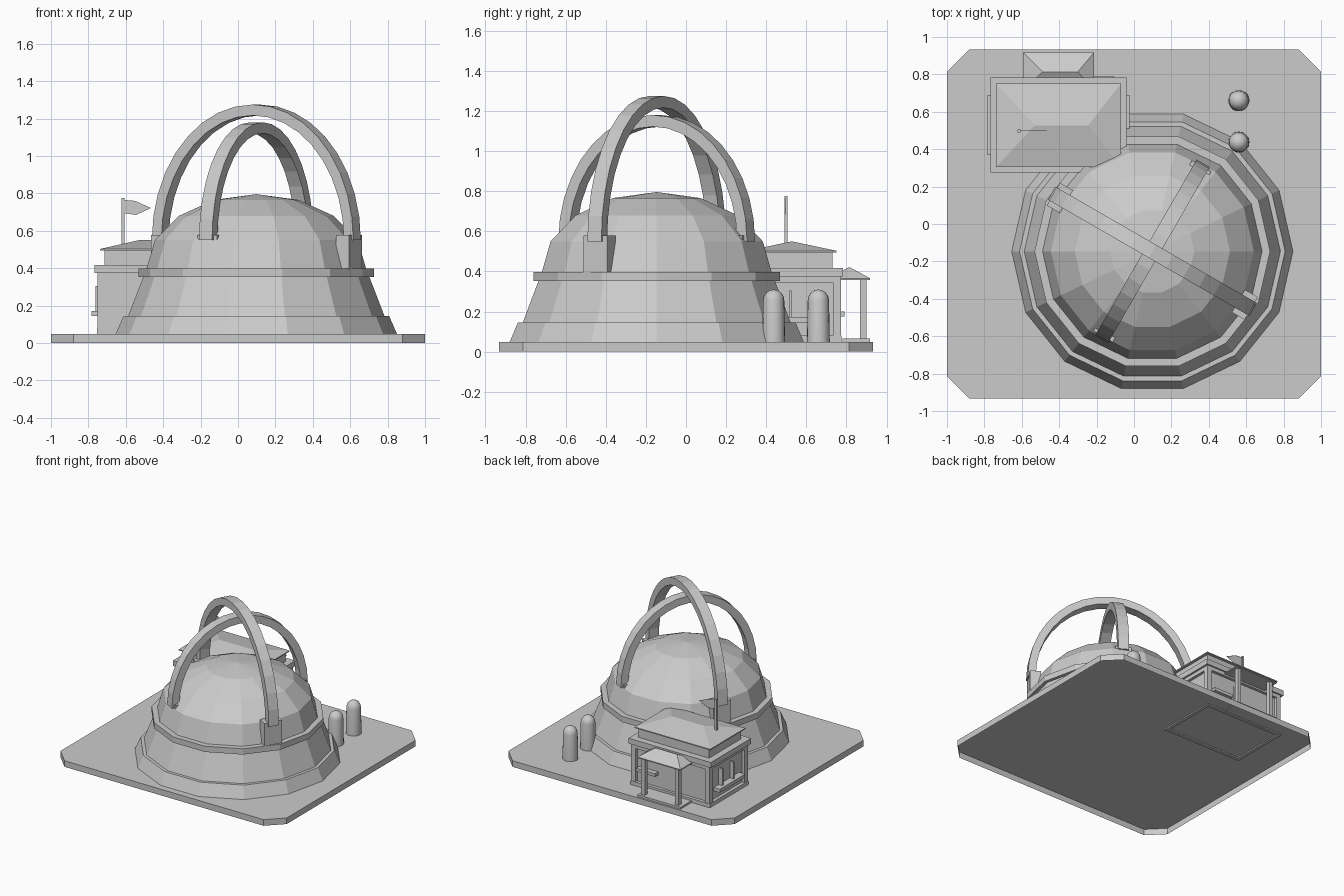
import bpy, bmesh
from math import sin, cos, pi, radians
from mathutils import Matrix, Vector

cube = bpy.data.objects.get("Cube")
if cube:
    bpy.data.objects.remove(cube)

stone = bpy.data.materials.new("plain grey")
stone.use_nodes = True
GREY = (0.6, 0.6, 0.6, 1)
stone.diffuse_color = GREY
stone.node_tree.nodes["Principled BSDF"].inputs["Base Color"].default_value = GREY


def finish(name, bm):
    bmesh.ops.recalc_face_normals(bm, faces=bm.faces)
    mesh = bpy.data.meshes.new(name)
    bm.to_mesh(mesh)
    bm.free()
    mesh.materials.append(stone)
    ob = bpy.data.objects.new(name, mesh)
    bpy.context.collection.objects.link(ob)
    return ob


def box(name, x, y, z, turn=None):
    """Box from ranges; turn is an optional matrix applied afterwards."""
    bm = bmesh.new()
    bmesh.ops.create_cube(bm, size=1)
    for v in bm.verts:
        v.co = [a[0] + (c + 0.5) * (a[1] - a[0]) for a, c in zip((x, y, z), v.co)]
    if turn:
        bm.transform(turn)
    return finish(name, bm)


def tray(name, points, offset):
    """Flat outline with a rim along offset, open on the far side."""
    bm = bmesh.new()
    face = bm.faces.new([bm.verts.new(p) for p in points])
    new = bmesh.ops.extrude_edge_only(bm, edges=list(face.edges))["geom"]
    bmesh.ops.translate(bm, vec=offset, verts=[v for v in new if isinstance(v, bmesh.types.BMVert)])
    return finish(name, bm)


def lathe(name, profile, sides, centre):
    """Revolve (radius, z) points, open below; the last point is the apex."""
    bm = bmesh.new()
    rings = [[bm.verts.new((centre[0] + r * cos(2 * pi * i / sides),
                            centre[1] + r * sin(2 * pi * i / sides), z))
              for i in range(sides)] for r, z in profile[:-1]]
    apex = bm.verts.new((*centre, profile[-1][1]))
    for i in range(sides):
        j = (i + 1) % sides
        for a, b in zip(rings, rings[1:]):
            bm.faces.new((a[i], a[j], b[j], b[i]))
        bm.faces.new((rings[-1][i], rings[-1][j], apex))
    return finish(name, bm)


def hip_roof(name, x, y, z, ridge, lip):
    """Hipped roof with a thin eave; ridge is the (x0, x1) of its top line."""
    bm = bmesh.new()
    low, eave = [[bm.verts.new((px, py, h)) for px, py in
                  ((x[0], y[0]), (x[1], y[0]), (x[1], y[1]), (x[0], y[1]))]
                 for h in (z[0], z[0] + lip)]
    a, b = [bm.verts.new((r, sum(y) / 2, z[1])) for r in ridge]
    bm.faces.new(low)
    for i in range(4):
        j = (i + 1) % 4
        bm.faces.new((low[i], low[j], eave[j], eave[i]))
    for f in ((eave[0], eave[1], b, a), (eave[1], eave[2], b),
              (eave[2], eave[3], a, b), (eave[3], eave[0], a)):
        bm.faces.new(f)
    return finish(name, bm)


# Ground slab with cut corners, hollow underneath
W, D, C, GROUND = 1.0, 0.933, 0.12, 0.049
corners = [(W, C - D), (W, D - C), (W - C, D), (C - W, D),
           (-W, D - C), (-W, C - D), (C - W, -D), (W - C, -D)]
tray("ground_slab", [(x, y, GROUND) for x, y in corners], (0, 0, -GROUND))

# Main dome: footing, sloping wall, ledge and faceted cap in one profile
HUB = (0.098, -0.146)
shell = [(0.752, GROUND), (0.71, 0.145), (0.685, 0.145),
         (0.605, 0.352), (0.63, 0.352), (0.63, 0.398)]
shell += [(0.587 * cos(t), 0.398 + 0.398 * sin(t)) for t in (i * pi / 8 for i in range(5))]
lathe("dome", shell, 14, HUB)


# Two crossing arches standing on piers
def arch(name, angle, span, top, pier, depth, width):
    turn = Matrix.Translation((*HUB, 0)) @ Matrix.Rotation(radians(angle), 4, 'Z')
    base, thick, half, steps = 0.55, 0.058, 0.04, 18
    bm = bmesh.new()
    loops = []
    for i in range(steps + 1):
        t = pi * i / steps
        loops.append([bm.verts.new(turn @ Vector((
            (span - d) * cos(t), w, base + (top - base - d) * sin(t))))
            for d, w in ((0, -half), (0, half), (thick, half), (thick, -half))])
    for a, b in zip(loops, loops[1:]):
        for i in range(4):
            j = (i + 1) % 4
            bm.faces.new((a[i], a[j], b[j], b[i]))
    bm.faces.new(loops[0])
    bm.faces.new(loops[-1])
    finish(name, bm)
    for s, side in ((-1, "left"), (1, "right")):
        box(f"{name}_pier_{side}", (s * pier - depth / 2, s * pier + depth / 2),
            (-width / 2, width / 2), (0.39, 0.578), turn)


arch("tall_arch", -30, 0.622, 1.275, 0.571, 0.08, 0.14)
arch("low_arch", 60, 0.543, 1.18, 0.494, 0.065, 0.12)

# Two round-topped posts
for n, y in (("front", 0.437), ("back", 0.66)):
    prof = [(0.057, GROUND), (0.053, 0.255)]
    prof += [(0.053 * cos(t), 0.255 + 0.055 * sin(t)) for t in (pi / 8, pi / 4, 3 * pi / 8)]
    post = lathe(f"round_post_{n}", prof + [(0, 0.31)], 20, (0.56, y))
    bpy.context.view_layer.objects.active = post
    post.select_set(True)
    bpy.ops.object.shade_smooth_by_angle(angle=radians(40))
    post.select_set(False)

# House: plain front, recessed walls framed by plinth, beam and corner posts
X, Y = (-0.75, -0.055), (0.29, 0.772)


def grow(r, d):
    return (r[0] - d, r[1] + d)


box("house_walls", grow(X, -0.022), (Y[0] - 0.002, Y[1] - 0.022), (GROUND + 0.002, 0.38))
box("house_beam", X, Y, (0.345, 0.38))
PX, PY, PZ = grow(X, 0.004), grow(Y, 0.004), (0.04, 0.08)
for i in (0, 1):
    inner_x, inner_y = (r[i] + (0.026 if i == 0 else -0.026) for r in (PX, PY))
    box(f"plinth_side_{i}", sorted((PX[i], inner_x)), PY, PZ)
    box(f"plinth_end_{i}", PX, sorted((PY[i], inner_y)), PZ)
for i, x in enumerate((X[0], X[1] - 0.04)):
    for j, y in enumerate((Y[0], Y[1] - 0.04)):
        box(f"house_corner_{i}{j}", (x, x + 0.04), (y, y + 0.04), (0.06, 0.37))

# Slim window bars above a sill on each end, and a sill beside the porch
for side, x, s, bars in (("left", X[1], 1, (0.38, 0.52)), ("right", X[0], -1, (0.48, 0.62))):
    box(f"sill_{side}", sorted((x - s * 0.03, x + s * 0.032)), (0.37, 0.69), (0.145, 0.172))
    for k, y in enumerate(bars):
        box(f"window_bar_{side}_{k}", sorted((x - s * 0.03, x + s * 0.012)),
            (y - 0.007, y + 0.007), (0.17, 0.305))
box("back_sill", (-0.28, -0.11), (0.73, 0.79), (0.175, 0.2))

# House roofs
box("lower_roof_slab", (-0.768, -0.04), (0.275, 0.783), (0.375, 0.418))
box("roof_drum", (-0.715, -0.09), (0.325, 0.73), (0.41, 0.5))
hip_roof("upper_roof", (-0.738, -0.07), (0.305, 0.75), (0.495, 0.55), (-0.53, -0.245), 0.008)

# Porch with columns at the back door
hip_roof("porch_roof", (-0.593, -0.213), (0.71, 0.918), (0.358, 0.422), (-0.49, -0.3), 0.008)
box("porch_step", (-0.593, -0.213), (0.78, 0.918), (GROUND - 0.005, 0.065))
box("door", (-0.48, -0.32), (0.73, 0.755), (0.06, 0.3))
for n, x in (("left", -0.25), ("right", -0.55)):
    box(f"porch_column_{n}", (x - 0.016, x + 0.016), (0.868, 0.9), (0.06, 0.36))

# Flagpole and pennant
box("flagpole", (-0.624, -0.608), (0.49, 0.506), (0.5, 0.775))
flag = [(-0.61, 0.765), (-0.55, 0.76), (-0.465, 0.722), (-0.545, 0.685), (-0.61, 0.695)]
tray("pennant", [(x, 0.497, z) for x, z in flag], (0, 0.002, 0))
